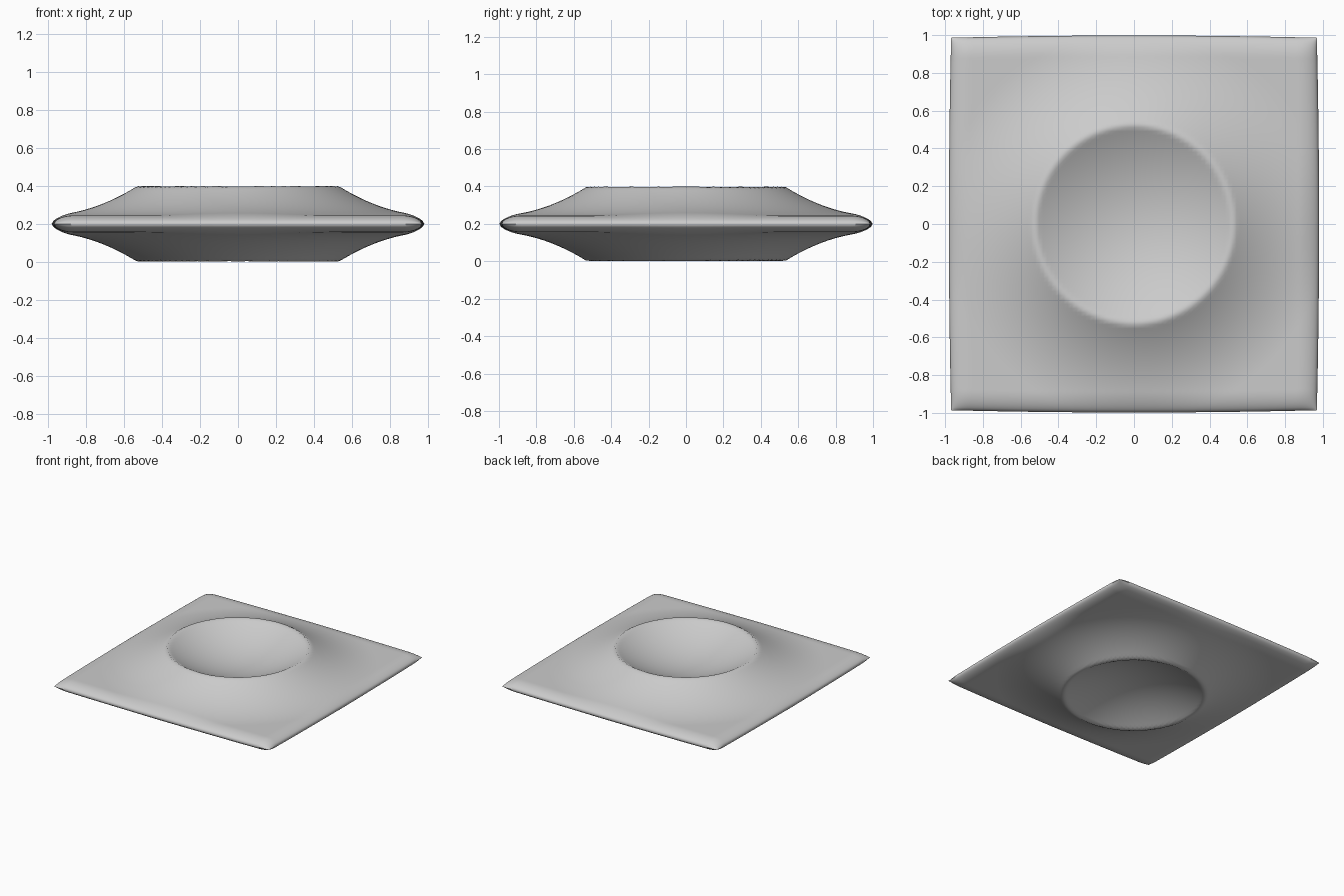
import bpy, bmesh, math

if "Cube" in bpy.data.objects:
    bpy.data.objects.remove(bpy.data.objects["Cube"])

RIM = 0.525        # radius of the raised ring round the dimple
MID = 0.2          # height of the seam
N = 110            # grid resolution


def spread(u):
    """Crowd grid lines towards the edges."""
    return 0.4 * u + 0.6 * math.sin(u * math.pi / 2)


def edge(d):
    """Rounded rise next to the seam, d = distance from the edge."""
    t = max(0.0, 1 - d / 0.11)
    return max(0.0, 1 - t * t) ** 0.6


def ring(r):
    """Raised ring: falls away outside, bowl-shaped dimple inside."""
    outer = 0.158 * max(0.0, 1 - (r - RIM) / 0.5) ** 2
    inner = 0.158 - 0.15 * (1 - (r / RIM) ** 2)
    if r > RIM + 0.1:
        return outer
    k = 0.012      # soften the crest
    h = max(k - abs(outer - inner), 0) / k
    return min(outer, inner) - h * h * k / 4


# Upper half of the cushion, shaped from a grid
bm = bmesh.new()
bmesh.ops.create_grid(bm, x_segments=N, y_segments=N, size=1)
for v in bm.verts:
    u, w = spread(v.co.x), spread(v.co.y)
    x = u * (0.968 + 0.012 * (1 - w * w))
    y = w * (0.986 + 0.012 * (1 - u * u))
    puff = edge(1 - abs(u)) * edge(1 - abs(w))
    z = puff * (0.044 + ring(math.hypot(x, y)))
    v.co = (x, y, max(z, 0.0))

mesh = bpy.data.meshes.new("cushion")
bm.to_mesh(mesh)
bm.free()
cushion = bpy.data.objects.new("cushion", mesh)
bpy.context.collection.objects.link(cushion)
cushion.location.z = MID

# Lower half mirrors the upper one at the seam
mirror = cushion.modifiers.new("lower_half", 'MIRROR')
mirror.use_axis = (False, False, True)
mirror.merge_threshold = 0.0001

bpy.context.view_layer.objects.active = cushion
cushion.select_set(True)
bpy.ops.object.modifier_apply(modifier=mirror.name)
bpy.ops.object.shade_smooth_by_angle(angle=math.radians(60))
